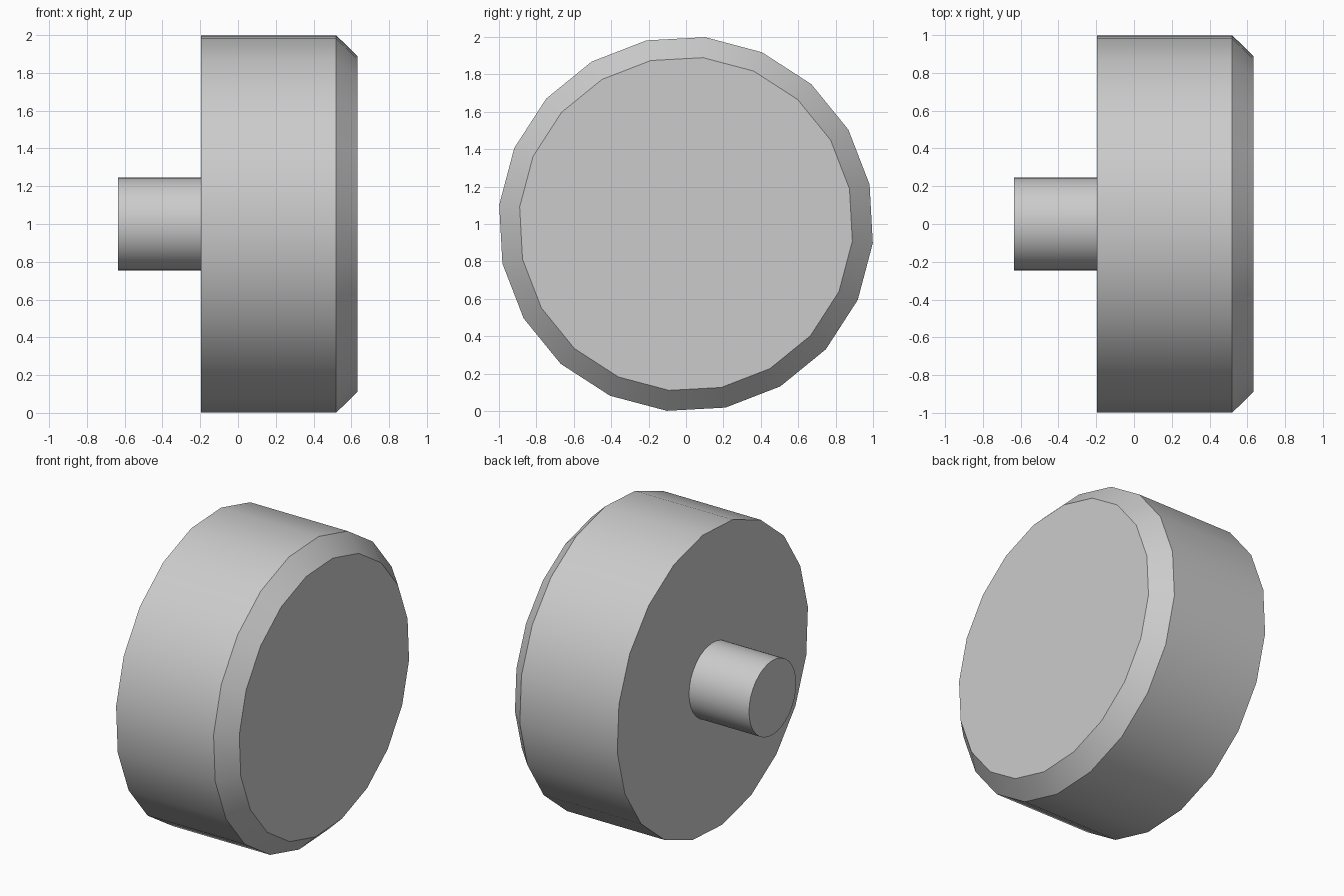
import bpy
import bmesh
from math import cos, sin, radians, tau

cube = bpy.data.objects.get("Cube")
if cube:
    bpy.data.objects.remove(cube, do_unlink=True)

# Single plain grey
grey = bpy.data.materials.new("light_grey")
grey.use_nodes = True
colour = (0.6, 0.6, 0.6, 1)
grey.diffuse_color = colour
grey.node_tree.nodes["Principled BSDF"].inputs["Base Color"].default_value = colour


def turned_part(name, profile, sides, start):
    """Solid turned about the x axis from (x, radius) pairs, capped at both ends."""
    bm = bmesh.new()
    rings = []
    for x, r in profile:
        angles = [start + tau * i / sides for i in range(sides)]
        rings.append([bm.verts.new((x, r * cos(a), r * sin(a))) for a in angles])
    for a, b in zip(rings, rings[1:]):
        for i in range(sides):
            j = (i + 1) % sides
            bm.faces.new((a[i], a[j], b[j], b[i]))
    bm.faces.new(rings[0])
    bm.faces.new(rings[-1])
    bmesh.ops.recalc_face_normals(bm, faces=bm.faces)
    mesh = bpy.data.meshes.new(name)
    bm.to_mesh(mesh)
    bm.free()
    mesh.materials.append(grey)
    obj = bpy.data.objects.new(name, mesh)
    obj.location.z = 1
    bpy.context.collection.objects.link(obj)
    bpy.ops.object.select_all(action="DESELECT")
    obj.select_set(True)
    bpy.context.view_layer.objects.active = obj
    bpy.ops.object.shade_smooth_by_angle(angle=radians(30))
    return obj


# Wide drum with a bevelled rim
turned_part("knob_body", [(-0.195, 1.004), (0.52, 1.004), (0.632, 0.894)], 20, radians(12.15))

# Narrow shaft behind it
turned_part("shaft", [(-0.635, 0.247), (-0.195, 0.247)], 32, 0)
